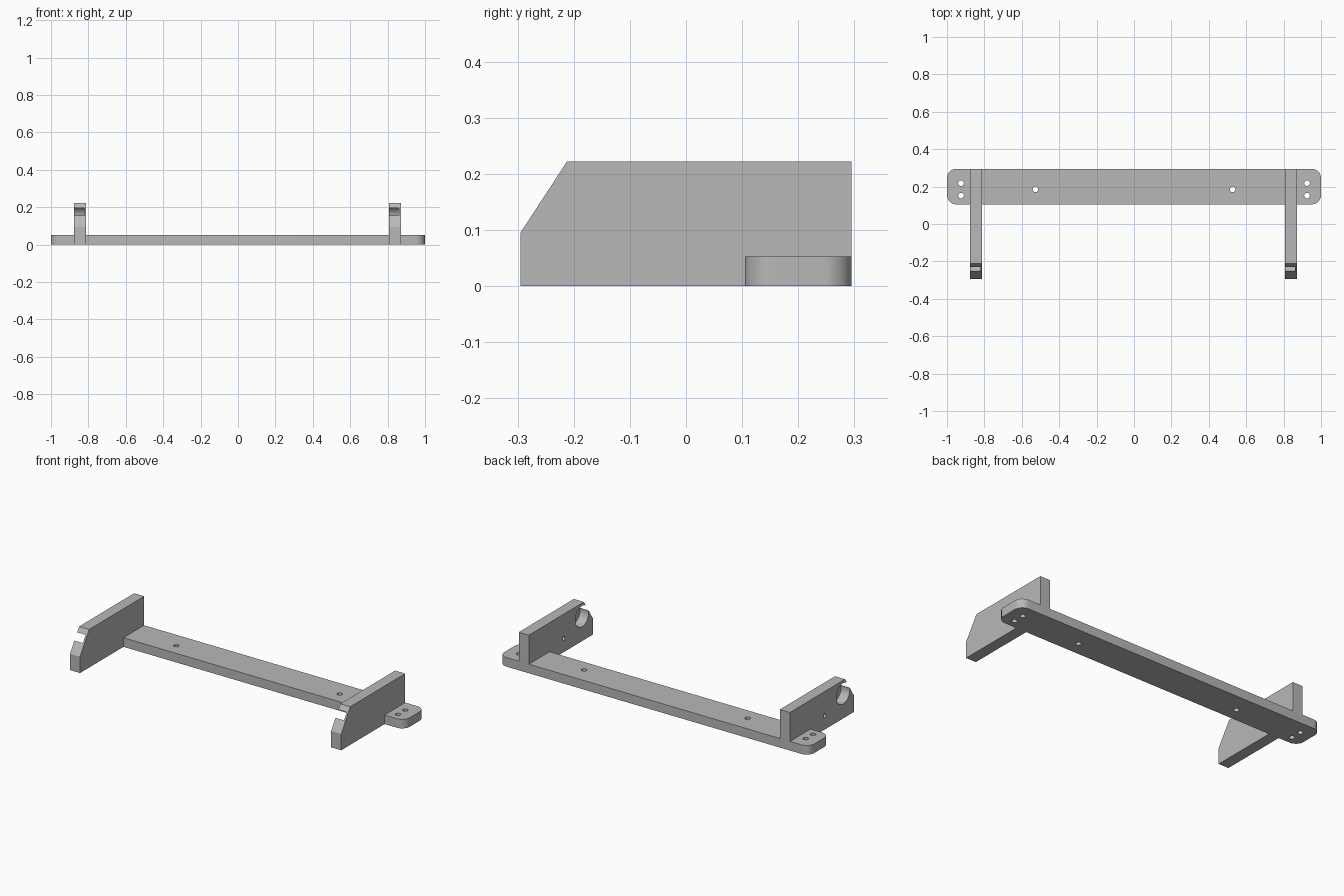
import bpy, bmesh, math
from mathutils import Vector

old = bpy.data.objects.get("Cube")
if old:
    bpy.data.objects.remove(old, do_unlink=True)

grey = bpy.data.materials.new("plain grey")
grey.use_nodes = True
color = (0.48, 0.48, 0.48, 1)
grey.diffuse_color = color
grey.node_tree.nodes["Principled BSDF"].inputs["Base Color"].default_value = color


def prism(name, points, offset):
    """Extrude a closed outline by an offset vector."""
    bm = bmesh.new()
    face = bm.faces.new([bm.verts.new(p) for p in points])
    extruded = bmesh.ops.extrude_face_region(bm, geom=[face])
    verts = [v for v in extruded["geom"] if isinstance(v, bmesh.types.BMVert)]
    bmesh.ops.translate(bm, verts=verts, vec=Vector(offset))
    bmesh.ops.recalc_face_normals(bm, faces=bm.faces)
    mesh = bpy.data.meshes.new(name)
    bm.to_mesh(mesh)
    bm.free()
    mesh.materials.append(grey)
    obj = bpy.data.objects.new(name, mesh)
    bpy.context.collection.objects.link(obj)
    return obj


def circle(radius, count=48):
    steps = [math.tau * i / count for i in range(count)]
    return [(radius * math.cos(a), radius * math.sin(a)) for a in steps]


def activate(obj):
    bpy.ops.object.select_all(action="DESELECT")
    obj.select_set(True)
    bpy.context.view_layer.objects.active = obj


def cut(target, cutter):
    cutter.hide_render = True
    mod = target.modifiers.new("cut", "BOOLEAN")
    mod.operation = "DIFFERENCE"
    mod.solver = "EXACT"
    mod.object = cutter
    activate(target)
    bpy.ops.object.modifier_apply(modifier=mod.name)
    bpy.data.objects.remove(cutter, do_unlink=True)


def smooth(obj):
    activate(obj)
    bpy.ops.object.shade_smooth_by_angle(angle=math.radians(30))


# Base plate with rounded corners
BACK, FRONT, THICK, ROUND = 0.295, 0.105, 0.053, 0.05
outline = []
for quarter, (sx, cy) in enumerate([(1, BACK - ROUND), (-1, BACK - ROUND),
                                    (-1, FRONT + ROUND), (1, FRONT + ROUND)]):
    for i in range(13):
        a = math.pi / 2 * (quarter + i / 12)
        outline.append((sx * (1 - ROUND) + ROUND * math.cos(a),
                        cy + ROUND * math.sin(a), 0))
plate = prism("base_plate", outline, (0, 0, THICK))

# Screw holes through the plate
for side in (-1, 1):
    for x, y in [(0.925, 0.218), (0.925, 0.152), (0.527, 0.185)]:
        ring = [(side * x + u, y + v, -0.1) for u, v in circle(0.015, 32)]
        cut(plate, prism("screw_cutter", ring, (0, 0, 0.3)))
smooth(plate)

# Upright arms: chamfered front, round pocket open to one side and the chamfer
WIDTH, WALL = 0.065, 0.01
profile = [(BACK, 0), (BACK, 0.222), (-0.212, 0.222), (-0.295, 0.095), (-0.295, 0)]
for name, x0 in [("right_arm", -0.877), ("left_arm", 0.807)]:
    arm = prism(name, [(x0, y, z) for y, z in profile], (WIDTH, 0, 0))
    for y, z, radius in [(-0.195, 0.145, 0.061), (-0.025, 0.081, 0.012)]:
        ring = [(x0 - 0.05, y + u, z + v) for u, v in circle(radius)]
        cut(arm, prism("pocket_cutter", ring, (0.05 + WIDTH - WALL, 0, 0)))
    smooth(arm)
